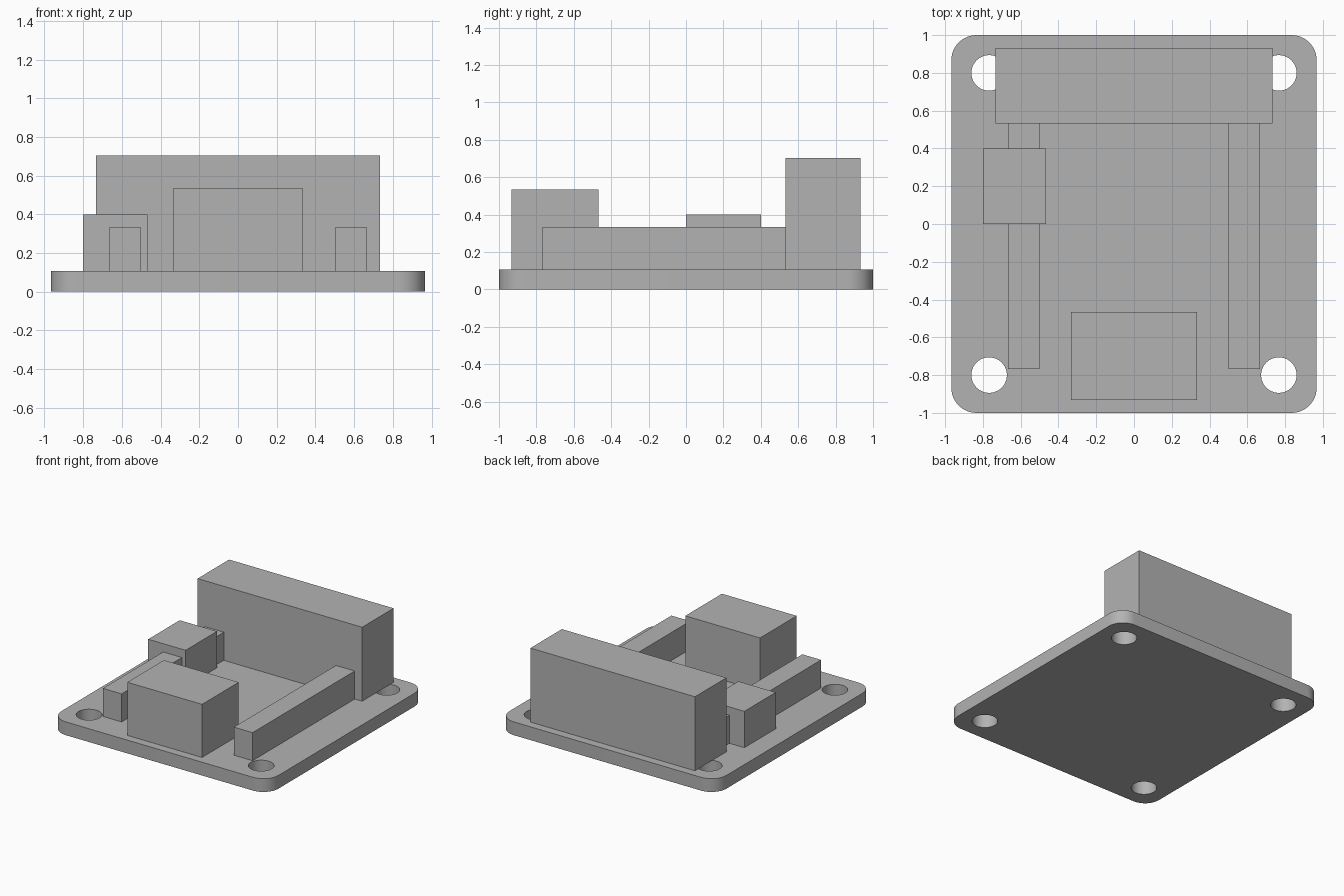
import bpy, bmesh, math
from mathutils import Matrix

cube = bpy.data.objects.get("Cube")
if cube:
    bpy.data.objects.remove(cube, do_unlink=True)

# Single grey finish
grey = bpy.data.materials.new("plain_grey")
grey.use_nodes = True
COLOUR = (0.45, 0.45, 0.45, 1)
grey.diffuse_color = COLOUR
grey.node_tree.nodes["Principled BSDF"].inputs["Base Color"].default_value = COLOUR


def add_object(name, bm):
    mesh = bpy.data.meshes.new(name)
    bm.to_mesh(mesh)
    bm.free()
    mesh.materials.append(grey)
    obj = bpy.data.objects.new(name, mesh)
    bpy.context.collection.objects.link(obj)
    return obj


def box_mesh(x0, x1, y0, y1, z0, z1):
    bm = bmesh.new()
    place = Matrix.Translation(((x0 + x1) / 2, (y0 + y1) / 2, (z0 + z1) / 2))
    size = Matrix.Diagonal((x1 - x0, y1 - y0, z1 - z0, 1))
    bmesh.ops.create_cube(bm, size=1, matrix=place @ size)
    return bm


TOP = 0.107

# Board with rounded corners
bm = box_mesh(-0.967, 0.967, -1, 1, 0, TOP)
uprights = [e for e in bm.edges if abs(e.verts[0].co.z - e.verts[1].co.z) > TOP / 2]
bmesh.ops.bevel(bm, geom=uprights, offset=0.133, segments=12, profile=0.5, affect='EDGES')
board = add_object("board", bm)

# Four mounting holes cut through the board
bm = bmesh.new()
for sx in (-1, 1):
    for sy in (-1, 1):
        bmesh.ops.create_cone(bm, cap_ends=True, segments=48, radius1=0.094, radius2=0.094,
                              depth=1, matrix=Matrix.Translation((sx * 0.767, sy * 0.8, 0)))
cutter = add_object("hole_cutter", bm)
cutter.hide_render = True

cut = board.modifiers.new("mounting_holes", 'BOOLEAN')
cut.operation = 'DIFFERENCE'
cut.solver = 'EXACT'
cut.object = cutter
bpy.ops.object.select_all(action='DESELECT')
board.select_set(True)
bpy.context.view_layer.objects.active = board
bpy.ops.object.modifier_apply(modifier=cut.name)
bpy.data.objects.remove(cutter, do_unlink=True)
bpy.ops.object.shade_smooth_by_angle(angle=math.radians(30))

# Components standing on the board: x range, y range, top height
parts = {
    "rear_connector": (-0.733, 0.733, 0.533, 0.933, 0.703),
    "front_connector": (-0.333, 0.333, -0.933, -0.467, 0.535),
    "side_block": (-0.8, -0.467, 0, 0.4, 0.4),
    "right_pin_header": (-0.667, -0.5, -0.767, 0.533, 0.333),
    "left_pin_header": (0.5, 0.667, -0.767, 0.533, 0.333),
}
for name, (x0, x1, y0, y1, height) in parts.items():
    add_object(name, box_mesh(x0, x1, y0, y1, TOP, height))
